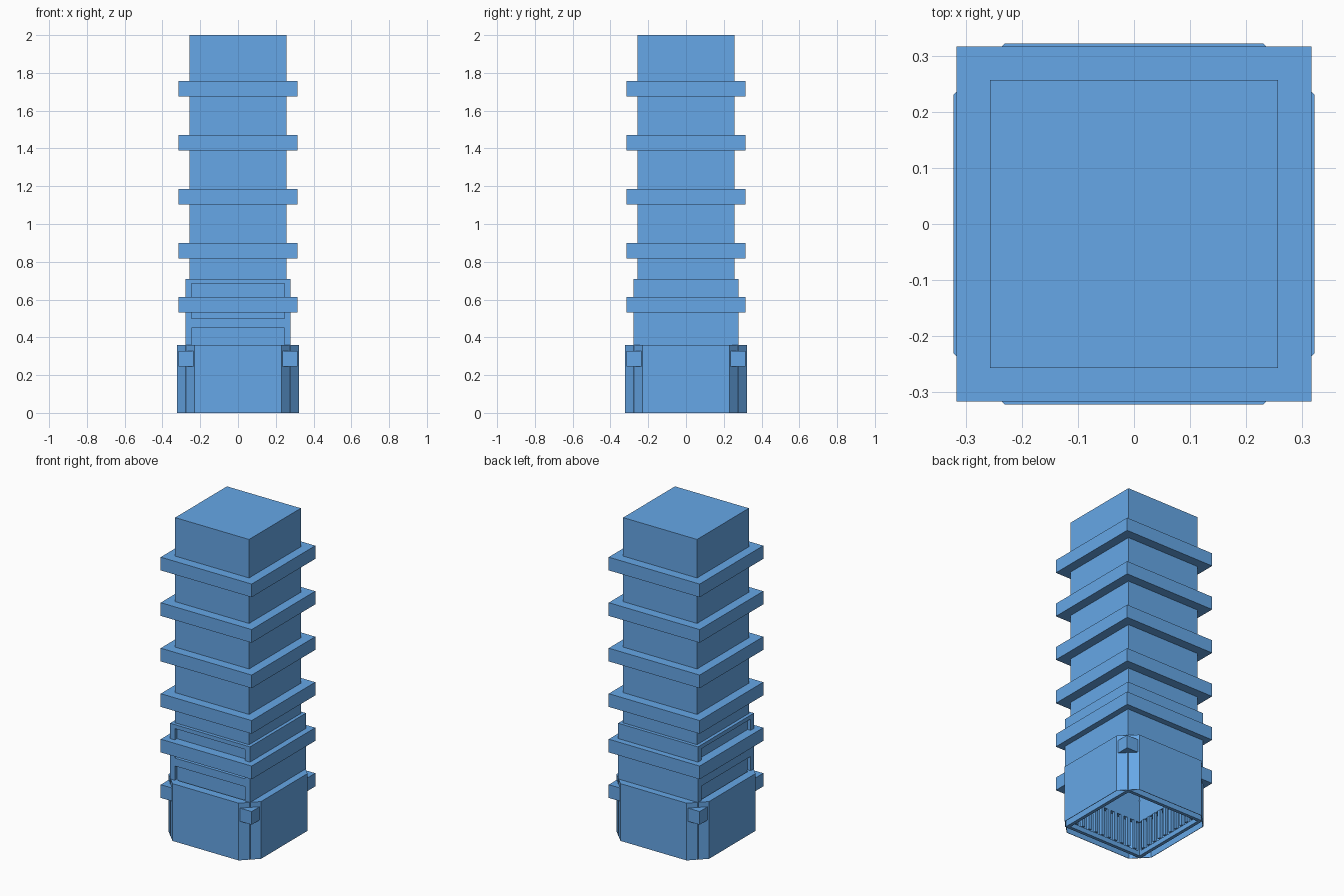
import bpy, bmesh

if "Cube" in bpy.data.objects:
    bpy.data.objects.remove(bpy.data.objects["Cube"])

blue = bpy.data.materials.new("blue_paint")
blue.diffuse_color = (0.133, 0.386, 0.80, 1)
blue.use_nodes = True
blue.node_tree.nodes["Principled BSDF"].inputs["Base Color"].default_value = blue.diffuse_color


def finish(name, bm):
    bmesh.ops.recalc_face_normals(bm, faces=bm.faces)
    me = bpy.data.meshes.new(name)
    bm.to_mesh(me)
    bm.free()
    me.materials.append(blue)
    ob = bpy.data.objects.new(name, me)
    bpy.context.collection.objects.link(ob)
    return ob


def box(name, x0, x1, y0, y1, z0, z1):
    bm = bmesh.new()
    bmesh.ops.create_cube(bm, size=1)
    for v in bm.verts:
        v.co.x = x1 if v.co.x > 0 else x0
        v.co.y = y1 if v.co.y > 0 else y0
        v.co.z = z1 if v.co.z > 0 else z0
    return finish(name, bm)


def square(h):
    return [(-h, -h), (h, -h), (h, h), (-h, h)]


def octagon(a, c):
    return [(c, -a), (a, -c), (a, c), (c, a), (-c, a), (-a, c), (-a, -c), (-c, -a)]


def tube(name, outer, inner, z0, z1):
    """Upright hollow prism between two matching outlines."""
    bm = bmesh.new()
    loops = [[bm.verts.new((x, y, z)) for x, y in pts]
             for pts, z in ((outer, z0), (outer, z1), (inner, z1), (inner, z0))]
    n = len(outer)
    for k in range(4):
        a, b = loops[k], loops[(k + 1) % 4]
        for i in range(n):
            j = (i + 1) % n
            bm.faces.new((a[i], a[j], b[j], b[i]))
    return finish(name, bm)


# hollow main shaft with a closed top
tube("main_shaft", square(0.257), square(0.25), 0.215, 1.99)
box("shaft_cap", -0.257, 0.257, -0.257, 0.257, 1.98, 2.0)

# square bands, the lowest one pokes through the base corners
for i in range(6):
    z = 0.247 + 0.286 * i
    tube(f"band_{i}", square(0.316), square(0.255), z - 0.002, z + 0.081)

# chamfered base skirt, a thin shell open underneath
tube("base_skirt", octagon(0.322, 0.23), octagon(0.319, 0.229), 0, 0.36)
tube("base_top", octagon(0.322, 0.23), octagon(0.27, 0.226), 0.35, 0.36)

# lower casing: plain walls on the back and right
H, T, S = 0.278, 0.257, 0.245
TOP = 0.71
box("back_wall", -H, H, T, H, 0, TOP)
box("right_wall", T, H, -H, T, 0, TOP)


# lower casing: framed walls with recessed panels on the front and left
def wall_part(name, side, a0, a1, z0, z1, outer=H, inner=T):
    if side == "front":
        box(name, a0, a1, -outer, -inner, z0, z1)
    else:
        box(name, -outer, -inner, a0, a1, z0, z1)


for side in ("front", "left"):
    wall_part(side + "_stile_a", side, -H, -S, 0, TOP)
    wall_part(side + "_stile_b", side, S, H, 0, TOP)
    for i, (z0, z1) in enumerate([(0, 0.03), (0.215, 0.265), (0.45, 0.5), (0.685, TOP)]):
        wall_part(f"{side}_rail_{i}", side, -S, S, z0, z1)
    # upright slats seen from inside the base
    for i in range(10):
        a = -0.216 + 0.048 * i
        wall_part(f"{side}_slat_{i}", side, a - 0.01, a + 0.01, 0.03, 0.215, 0.265, 0.245)
